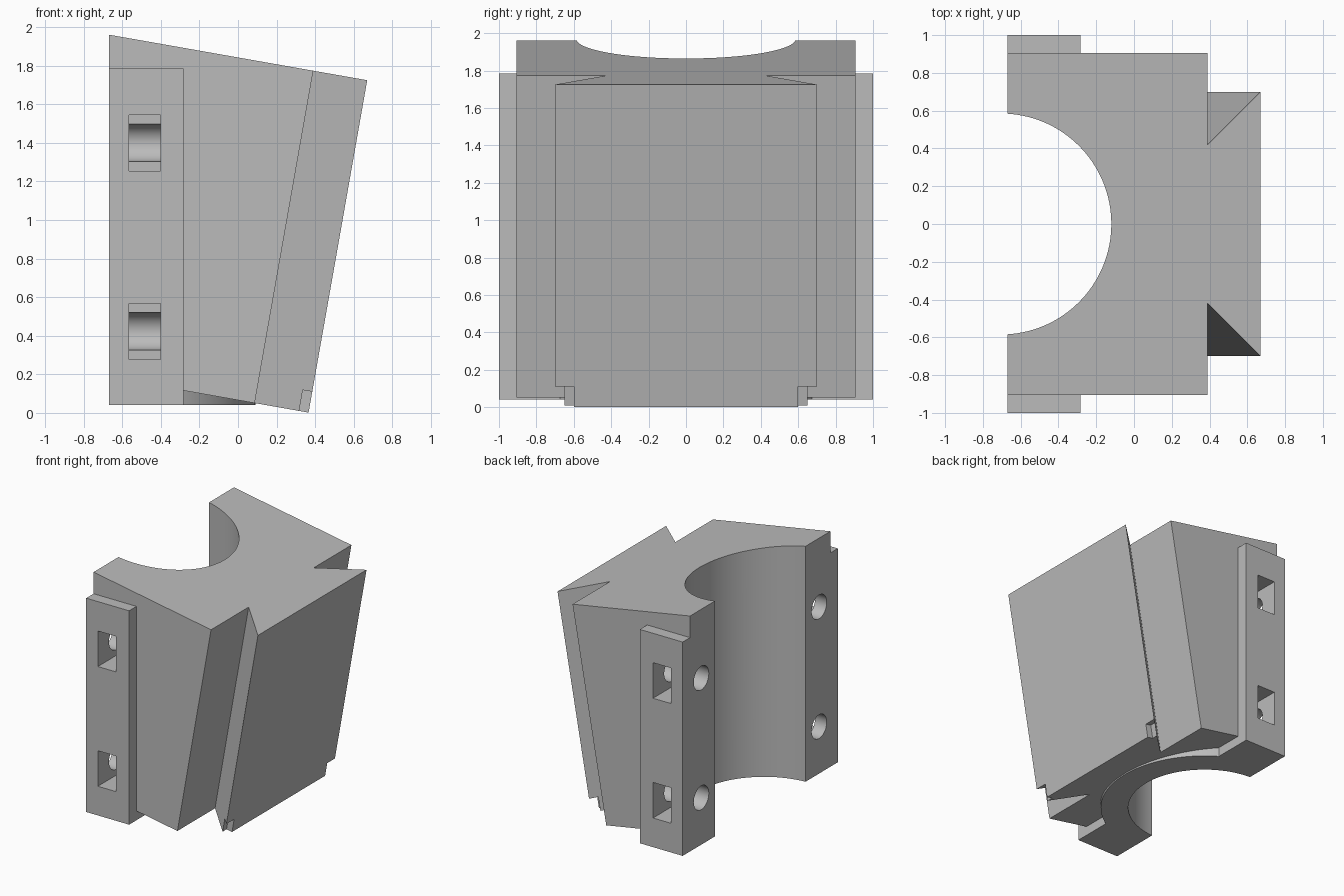
import bpy, bmesh, math
from mathutils import Matrix, Vector

cube = bpy.data.objects.get("Cube")
if cube:
    bpy.data.objects.remove(cube, do_unlink=True)

grey = bpy.data.materials.new("plain grey")
grey.use_nodes = True
colour = (0.5, 0.5, 0.5, 1)
grey.diffuse_color = colour
grey.node_tree.nodes["Principled BSDF"].inputs["Base Color"].default_value = colour

TILT = math.radians(10)
SPLIT_X = -0.67          # flat face where the two clamp halves meet
BORE_X = -0.705          # bore axis
# Tilted frame: origin at the top of the sloped face, x outwards, z upwards
TILTED = Matrix.Translation((0.67, 0, 1.725)) @ Matrix.Rotation(TILT, 4, 'Y')


def add(name, bm, matrix=Matrix()):
    bm.transform(matrix)
    bmesh.ops.recalc_face_normals(bm, faces=bm.faces)
    mesh = bpy.data.meshes.new(name)
    bm.to_mesh(mesh)
    bm.free()
    mesh.materials.append(grey)
    obj = bpy.data.objects.new(name, mesh)
    bpy.context.collection.objects.link(obj)
    return obj


def box(name, low, high, matrix=Matrix()):
    low, high = Vector(low), Vector(high)
    bm = bmesh.new()
    bmesh.ops.create_cube(bm, size=1)
    size = Matrix.Diagonal((*(high - low), 1))
    return add(name, bm, matrix @ Matrix.Translation((low + high) / 2) @ size)


def cylinder(name, centre, radius, length, matrix=Matrix(), segments=128):
    bm = bmesh.new()
    bmesh.ops.create_cone(bm, cap_ends=True, segments=segments,
                          radius1=radius, radius2=radius, depth=length)
    return add(name, bm, Matrix.Translation(centre) @ matrix)


def combine(target, tool, operation):
    tool.hide_render = True
    mod = target.modifiers.new(tool.name, 'BOOLEAN')
    mod.operation = operation
    mod.solver = 'EXACT'
    mod.object = tool
    bpy.context.view_layer.objects.active = target
    bpy.ops.object.modifier_apply(modifier=mod.name)
    bpy.data.objects.remove(tool, do_unlink=True)


# Tilted body with dovetail rail, extruded down from its cross-section
half = [(-1.8, 0.905), (-0.284, 0.905), (-0.284, 0.42), (0, 0.7)]
section = half + [(u, -y) for u, y in reversed(half)]
bm = bmesh.new()
top = bm.faces.new([bm.verts.new((u, y, 0)) for u, y in section])
walls = bmesh.ops.extrude_face_region(bm, geom=[top], use_keep_orig=True)
moved = [v for v in walls["geom"] if isinstance(v, bmesh.types.BMVert)]
bmesh.ops.translate(bm, verts=moved, vec=(0, 0, -1.75))
clamp = add("dovetail_clamp_half", bm, TILTED)

# Upright flanges and the collar below the body
combine(clamp, box("flange", (-0.9, -1, 0.04), (-0.283, 1, 1.785)), 'UNION')
combine(clamp, cylinder("collar", (BORE_X, 0, 0.22), 0.795, 0.36), 'UNION')

# Flat split face and bore
combine(clamp, box("split", (-3, -2, -1), (SPLIT_X, 2, 3)), 'DIFFERENCE')
combine(clamp, cylinder("bore", (BORE_X, 0, 1), 0.585, 4), 'DIFFERENCE')

for side in (-1, 1):
    # Bolt holes with nut slots open to the flange side
    for z in (0.423, 1.4):
        hole = cylinder("bolt_hole", (-0.59, side * 0.76, z), 0.097, 0.62,
                        Matrix.Rotation(math.pi / 2, 4, 'Y'), 64)
        combine(clamp, hole, 'DIFFERENCE')
        y0, y1 = sorted((side * 0.76, side * 1.2))
        slot = box("nut_slot", (-0.565, y0, z - 0.145), (-0.403, y1, z + 0.145))
        combine(clamp, slot, 'DIFFERENCE')
    # Small notch at the lower corner of the rail
    y0, y1 = sorted((side * 0.6, side * 0.9))
    notch = box("notch", (-0.05, y0, -1.9), (0.2, y1, -1.64), TILTED)
    combine(clamp, notch, 'DIFFERENCE')

# Smooth bores, sharp edges
bpy.ops.object.select_all(action='DESELECT')
clamp.select_set(True)
bpy.context.view_layer.objects.active = clamp
bpy.ops.object.shade_smooth_by_angle(angle=math.radians(30))
